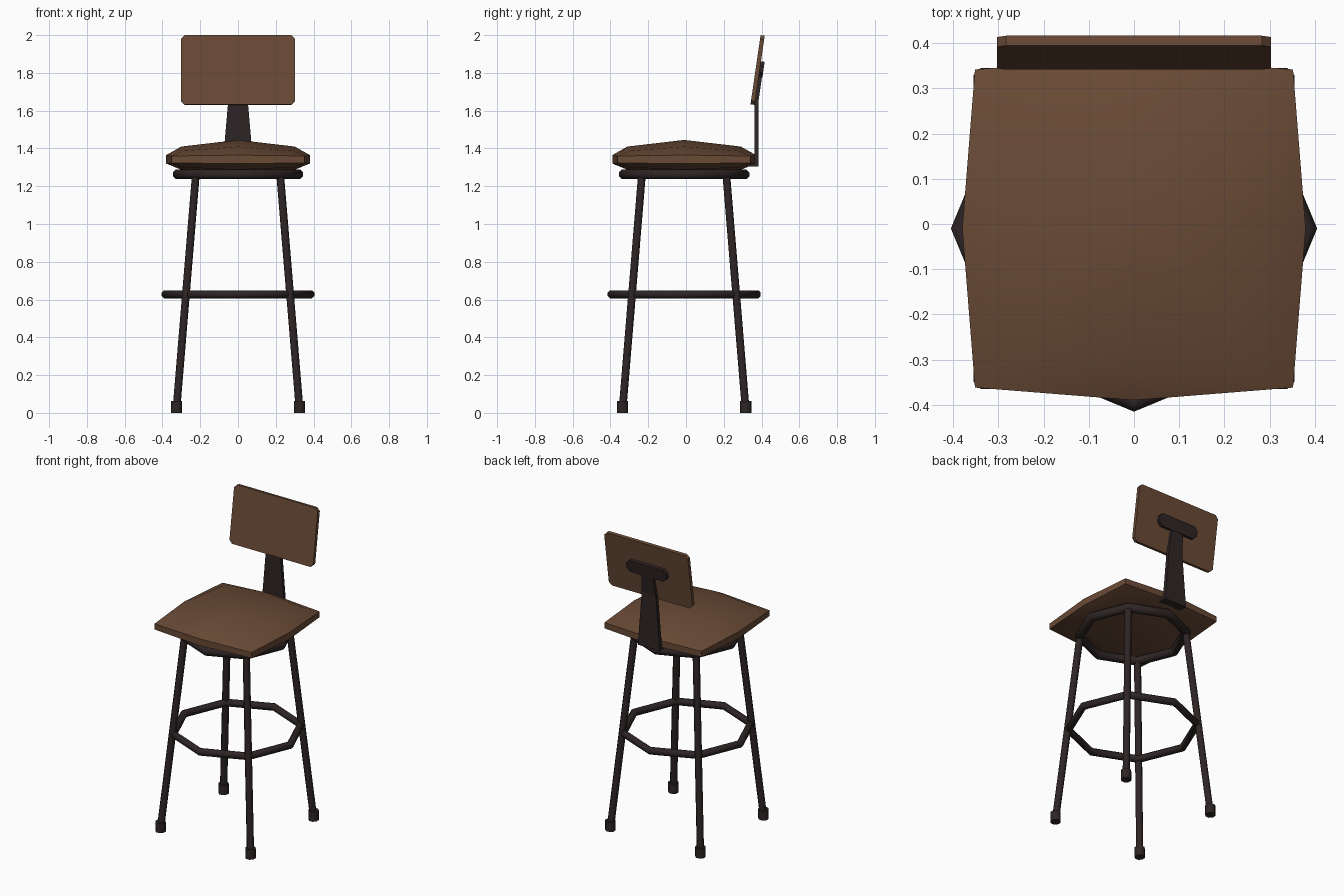
import bpy, bmesh, math
from mathutils import Vector

if "Cube" in bpy.data.objects:
    bpy.data.objects.remove(bpy.data.objects["Cube"])

YC = -0.01  # centre line of the stool in depth


def material(name, rgb):
    m = bpy.data.materials.new(name)
    m.diffuse_color = (*rgb, 1)
    m.use_nodes = True
    m.node_tree.nodes["Principled BSDF"].inputs["Base Color"].default_value = m.diffuse_color
    return m


BROWN = material("brown leather", (0.14, 0.068, 0.036))
DARK = material("dark metal", (0.027, 0.018, 0.018))


def make(name, verts, faces, mat, smooth=None, thickness=0):
    me = bpy.data.meshes.new(name)
    me.from_pydata(verts, [], faces)
    bm = bmesh.new()
    bm.from_mesh(me)
    bmesh.ops.recalc_face_normals(bm, faces=bm.faces)
    bm.to_mesh(me)
    bm.free()
    me.materials.append(mat)
    ob = bpy.data.objects.new(name, me)
    bpy.context.collection.objects.link(ob)
    if thickness:
        s = ob.modifiers.new("thickness", 'SOLIDIFY')
        s.thickness, s.offset, s.use_even_offset = thickness, 0, True
    if smooth:
        bpy.ops.object.select_all(action='DESELECT')
        ob.select_set(True)
        bpy.context.view_layer.objects.active = ob
        bpy.ops.object.shade_smooth_by_angle(angle=math.radians(smooth))
    return ob


def rod(name, a, b, r, sides=8):
    a, b = Vector(a), Vector(b)
    q = (b - a).to_track_quat('Z', 'Y')
    circle = [Vector((r * math.cos(t), r * math.sin(t), 0))
              for t in (math.tau * (i + 0.5) / sides for i in range(sides))]
    verts = [p + q @ c for p in (a, b) for c in circle]
    faces = [(i, (i + 1) % sides, sides + (i + 1) % sides, sides + i) for i in range(sides)]
    faces += [range(sides), range(sides, 2 * sides)]
    return make(name, verts, faces, DARK, 50)


def octagon_ring(name, radius, r, z, minor=8):
    verts, faces = [], []
    for i in range(8):
        a = math.tau * i / 8
        for j in range(minor):
            b = math.tau * (j + 0.5) / minor
            d = radius + r * math.cos(b)
            verts.append((d * math.cos(a), YC + d * math.sin(a), z + r * math.sin(b)))
            i2, j2 = (i + 1) % 8, (j + 1) % minor
            faces.append((i * minor + j, i2 * minor + j, i2 * minor + j2, i * minor + j2))
    return make(name, verts, faces, DARK, 50)


def tilted_plate(name, hw, z0, z1, y0, chamfer, thickness, mat):
    # chamfered rectangle leaning back with the backrest
    right = [(hw - chamfer, z0), (hw, z0 + chamfer), (hw, z1 - chamfer), (hw - chamfer, z1)]
    outline = right + [(-x, z) for x, z in reversed(right)]
    verts = [(x, y0 + (z - 1.63) * 0.146, z) for x, z in outline]
    return make(name, verts, [range(8)], mat, thickness=thickness)


# Seat cushion: rings of middle and corner points between two poles
rings = [  # mid distance, mid z, corner distance, corner z
    (0.30, 1.41, 0.29, 1.387),
    (0.38, 1.365, 0.352, 1.36),
    (0.38, 1.32, 0.352, 1.323),
    (0.30, 1.287, 0.29, 1.30),
]
dirs = [(1, 0), (1, 1), (0, 1), (-1, 1), (-1, 0), (-1, -1), (0, -1), (1, -1)]
verts, faces = [], []
for md, mz, cd, cz in rings:
    for dx, dy in dirs:
        d, z = (cd, cz) if dx and dy else (md, mz)
        verts.append((d * dx, YC + d * dy, z))
for k in range(3):
    for i in range(8):
        j = (i + 1) % 8
        faces.append((k * 8 + i, k * 8 + j, k * 8 + 8 + j, k * 8 + 8 + i))
verts += [(0, YC, 1.445), (0, YC, 1.28)]
for i in range(8):
    j = (i + 1) % 8
    faces += [(i, j, 32), (24 + i, 24 + j, 33)]
make("seat", verts, faces, BROWN, 60)

# Seat ring and foot rest
octagon_ring("seat_ring", 0.319, 0.028, 1.263)
octagon_ring("foot_rest", 0.384, 0.023, 0.628)

# Legs and rubber feet
for sx, side in ((-1, "left"), (1, "right")):
    for sy, end in ((-1, "front"), (1, "back")):
        rod(f"{end}_{side}_leg", (sx * 0.325, YC + sy * 0.325, 0.03),
            (sx * 0.223, YC + sy * 0.223, 1.265), 0.022)
        rod(f"{end}_{side}_foot", (sx * 0.326, YC + sy * 0.326, 0),
            (sx * 0.326, YC + sy * 0.326, 0.063), 0.032)

# Backrest support: bent tapering strip with a flange under the seat
rows = [(0.325, 1.316, 0.08), (0.374, 1.316, 0.08), (0.374, 1.66, 0.051), (0.397, 1.82, 0.04)]
verts = [(s * w, y, z) for y, z, w in rows for s in (-1, 1)]
make("back_support", verts, [(2 * i, 2 * i + 1, 2 * i + 3, 2 * i + 2) for i in range(3)],
     DARK, thickness=0.022)
tilted_plate("support_crossbar", 0.145, 1.78, 1.86, 0.371, 0.022, 0.024, DARK)

# Backrest panel
tilted_plate("backrest", 0.303, 1.632, 1.998, 0.352, 0.02, 0.022, BROWN)
